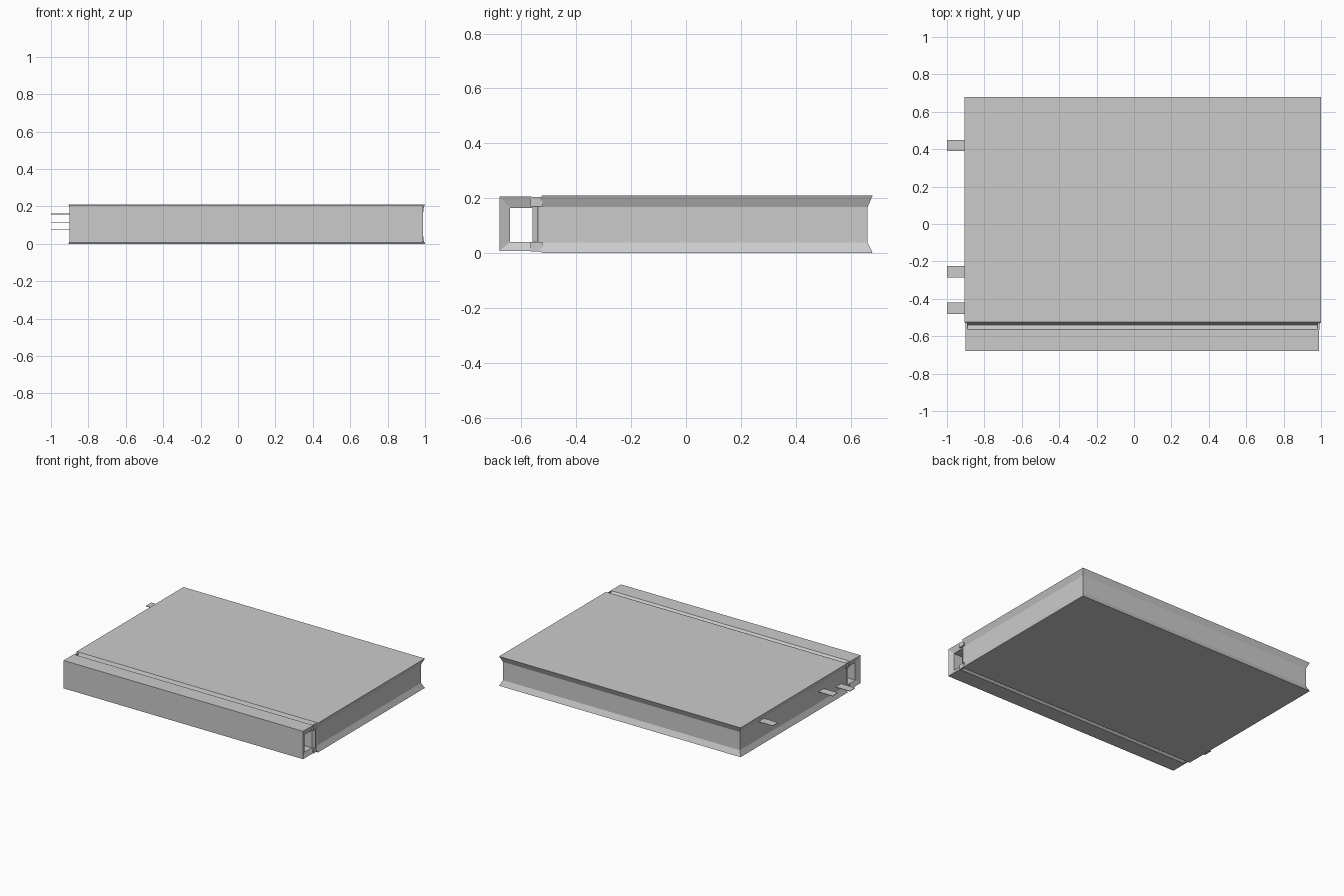
import bpy, bmesh

old = bpy.data.objects.get("Cube")
if old:
    bpy.data.objects.remove(old, do_unlink=True)

grey = bpy.data.materials.new("plain_grey")
grey.use_nodes = True
GREY = (0.6, 0.6, 0.6, 1)
grey.diffuse_color = GREY
grey.node_tree.nodes["Principled BSDF"].inputs["Base Color"].default_value = GREY


def finish(name, bm):
    bmesh.ops.recalc_face_normals(bm, faces=bm.faces)
    mesh = bpy.data.meshes.new(name)
    bm.to_mesh(mesh)
    bm.free()
    mesh.materials.append(grey)
    obj = bpy.data.objects.new(name, mesh)
    bpy.context.collection.objects.link(obj)
    return obj


def bridge(bm, a, b):
    for i in range(len(a)):
        j = (i + 1) % len(a)
        bm.faces.new((a[i], a[j], b[j], b[i]))


def box(name, x, y, z):
    bm = bmesh.new()
    rings = [[bm.verts.new((px, py, h)) for px, py in
              ((x[0], y[0]), (x[1], y[0]), (x[1], y[1]), (x[0], y[1]))] for h in z]
    bridge(bm, *rings)
    for r in rings:
        bm.faces.new(r)
    return finish(name, bm)


LEFT, RIGHT, HINGE, BACK = -0.907, 1.0, -0.525, 0.68
TOP = 0.21

# Pages flaring out to the rims of both covers
bm = bmesh.new()
rings = []
for z, d in ((0, 0), (0.038, 0.018), (0.168, 0.018), (TOP, 0)):
    rings.append([bm.verts.new((x, y, z)) for x, y in (
        (LEFT + d, HINGE - d), (RIGHT - d, HINGE - d),
        (RIGHT - d, BACK - d), (LEFT + d, BACK - d))])
for a, b in zip(rings, rings[1:]):
    bridge(bm, a, b)
bm.faces.new(rings[0])
bm.faces.new(rings[-1])
finish("pages_and_covers", bm)

# Hollow spine: outer and inner profiles (y, z), dished at the ends
outer = [(-0.68, 0.008), (-0.68, 0.207), (-0.565, 0.207),
         (-0.54, 0.18), (-0.54, 0.03), (-0.565, 0.008)]
inner = [(-0.642, 0.04), (-0.642, 0.165), (-0.59, 0.165),
         (-0.56, 0.165), (-0.56, 0.04), (-0.59, 0.04)]
bm = bmesh.new()
loops = []
for profile, x in ((outer, -0.902), (outer, 0.99), (inner, 0.975), (inner, -0.887)):
    loops.append([bm.verts.new((x, y, z)) for y, z in profile])
for i in range(4):
    bridge(bm, loops[i], loops[(i + 1) % 4])
finish("hollow_spine", bm)

# Small caps closing the hinge grooves at both ends
for side, x in (("left", 0.982), ("right", -0.9)):
    for level, z in (("upper", (0.17, 0.205)), ("lower", (0.006, 0.04))):
        box(f"{side}_{level}_hinge_cap", (x, x + 0.01), (-0.567, -0.523), z)

# Flat bookmark tabs at stepped heights
for name, y, z in (("back", 0.42, 0.16), ("middle", -0.255, 0.115), ("front", -0.45, 0.075)):
    box(f"{name}_bookmark", (-1.0, -0.88), (y - 0.03, y + 0.03), (z - 0.002, z + 0.002))
